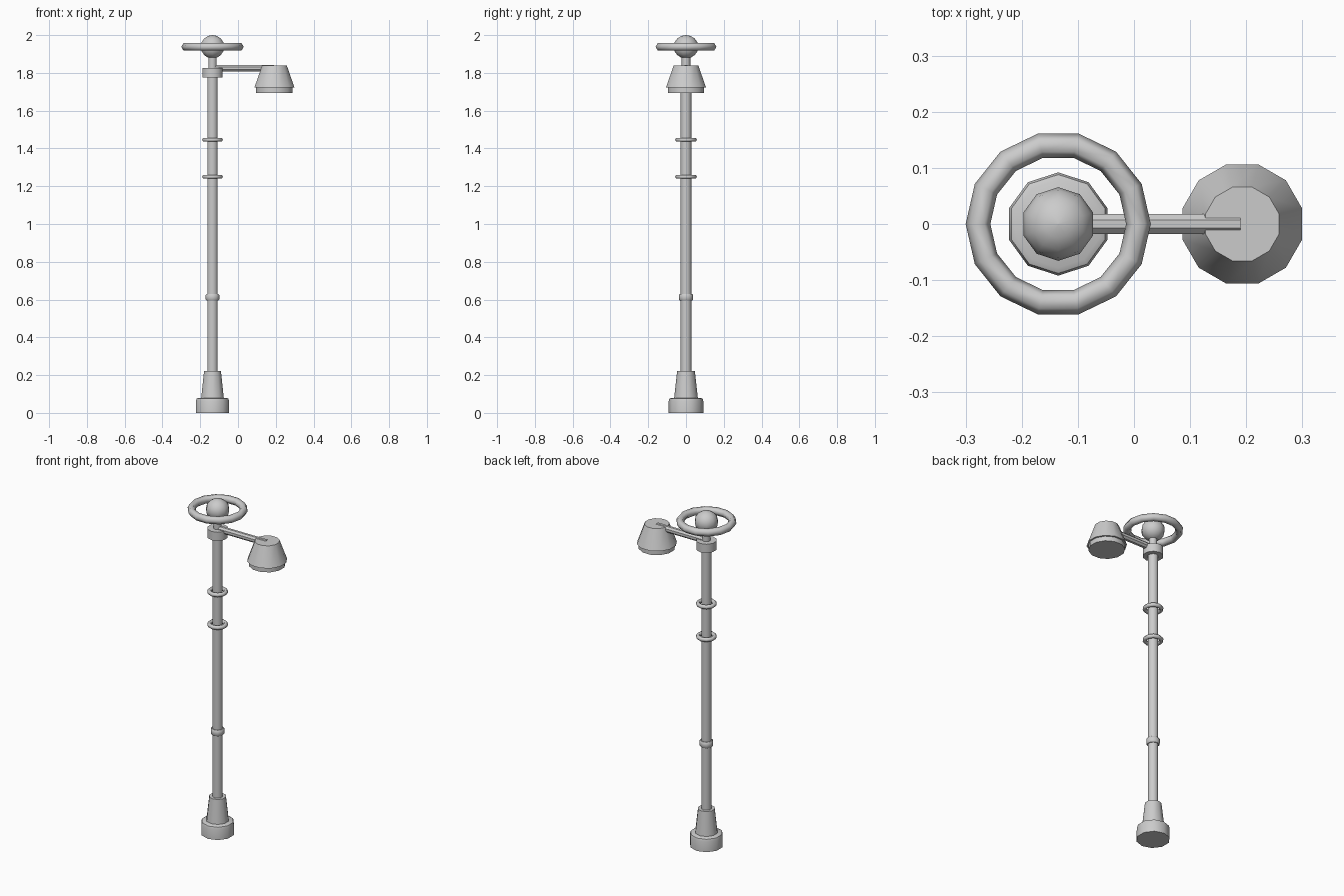
import bpy, math
from mathutils import Matrix

if "Cube" in bpy.data.objects:
    bpy.data.objects.remove(bpy.data.objects["Cube"])

PX = -0.135   # pole axis
LX = 0.193    # lamp axis
grey = bpy.data.materials.new("light_grey")
grey.diffuse_color = (0.6, 0.6, 0.6, 1)
grey.use_nodes = True
grey.node_tree.nodes["Principled BSDF"].inputs["Base Color"].default_value = grey.diffuse_color


def make(name, verts, faces, loc, smooth=True, angle=40):
    me = bpy.data.meshes.new(name)
    me.from_pydata(verts, [], faces)
    ob = bpy.data.objects.new(name, me)
    bpy.context.collection.objects.link(ob)
    ob.location = loc
    me.materials.append(grey)
    if smooth:
        bpy.ops.object.select_all(action='DESELECT')
        ob.select_set(True)
        bpy.context.view_layer.objects.active = ob
        bpy.ops.object.shade_smooth_by_angle(angle=math.radians(angle))
    return ob


def lathe(name, profile, x, n, turn=0.0, **kw):
    """Capped turned part from (radius, z) points, bottom to top."""
    v, f = [], []
    for r, z in profile:
        for i in range(n):
            a = 2 * math.pi * i / n + turn
            v.append((r * math.cos(a), r * math.sin(a), z))
    for k in range(len(profile) - 1):
        for i in range(n):
            j = (i + 1) % n
            f.append((k*n + i, k*n + j, (k+1)*n + j, (k+1)*n + i))
    f.append(tuple(reversed(range(n))))
    top = (len(profile) - 1) * n
    f.append(tuple(range(top, top + n)))
    return make(name, v, f, (x, 0, 0), **kw)


def ring(name, R, r, z, n, m, turn=0.0):
    v, f = [], []
    for i in range(n):
        a = 2 * math.pi * i / n + turn
        for k in range(m):
            b = 2 * math.pi * k / m
            d = R + r * math.cos(b)
            v.append((d * math.cos(a), d * math.sin(a), r * math.sin(b)))
    for i in range(n):
        for k in range(m):
            i2, k2 = (i + 1) % n, (k + 1) % m
            f.append((i*m + k, i2*m + k, i2*m + k2, i*m + k2))
    return make(name, v, f, (PX, 0, z), angle=80)


T10 = math.pi / 2   # ten-sided parts have a corner on the y axis
# foot, pole and bands
lathe("foot", [(0.092, 0), (0.092, 0.062), (0.088, 0.075), (0.078, 0.08)], PX, 10, T10)
lathe("foot_cone", [(0.063, 0.078), (0.047, 0.222)], PX, 10, T10)
lathe("pole", [(0.029, 0.2), (0.029, 1.79)], PX, 10, T10)
lathe("pole_band", [(0.033, 0.594), (0.038, 0.601), (0.038, 0.623), (0.033, 0.63)], PX, 10, T10)
for i, z in enumerate((1.25, 1.446)):
    ring("pole_ring_%d" % (i + 1), 0.046, 0.012, z, 10, 6, T10)

# top collar, neck, ball and halo ring
lathe("top_collar", [(0.057, 1.775), (0.057, 1.827)], PX, 10, T10)
lathe("neck", [(0.023, 1.82), (0.023, 1.89)], PX, 10, T10)
ball = [(0.0655 * math.sin(math.pi * k / 8), 1.938 - 0.062 * math.cos(math.pi * k / 8))
        for k in range(1, 8)]
ball = [(0.001, 1.876)] + ball + [(0.001, 2.0)]
lathe("ball", ball, PX, 10, T10, angle=80)
ring("halo_ring", 0.143, 0.022, 1.938, 14, 6)

# arm
arm = lathe("arm", [(0.019, 0), (0.019, 0.315)], 0, 8, math.pi / 8, smooth=False)
arm.matrix_world = Matrix.Translation((PX + 0.01, 0, 1.824)) @ Matrix.Rotation(math.pi / 2, 4, 'Y')

# lamp shade and lens
T12 = math.pi / 12
lathe("lamp_shade", [(0.11, 1.722), (0.068, 1.838)], LX, 12, T12)
lathe("lamp_lens", [(0.1, 1.694), (0.1, 1.723)], LX, 12, T12)
